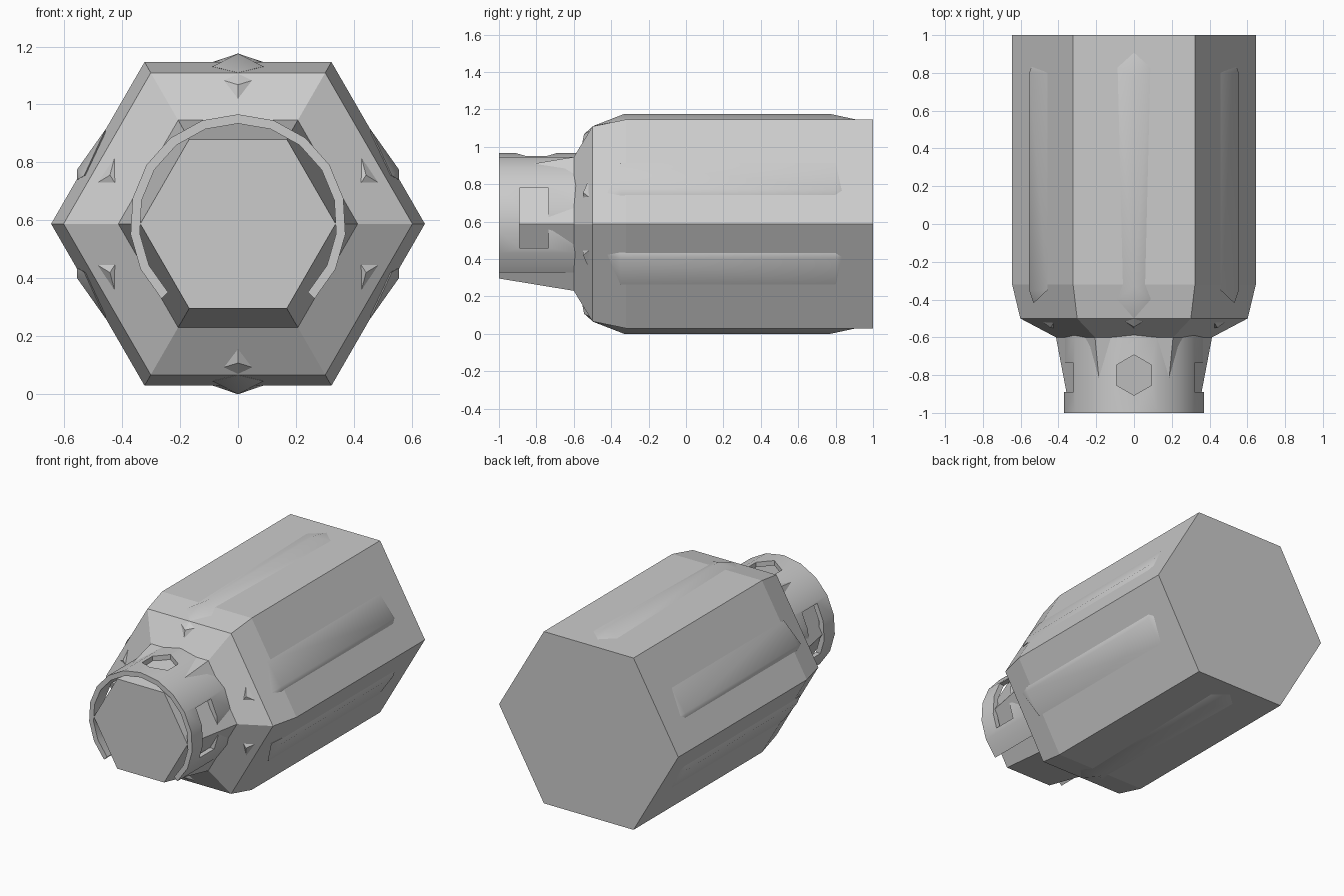
import bpy, bmesh
from math import sin, cos, radians, pi

if "Cube" in bpy.data.objects:
    bpy.data.objects.remove(bpy.data.objects["Cube"])

CZ = 0.588  # height of the long axis


def finish(name, bm, smooth=None):
    bmesh.ops.recalc_face_normals(bm, faces=bm.faces)
    me = bpy.data.meshes.new(name)
    bm.to_mesh(me)
    bm.free()
    ob = bpy.data.objects.new(name, me)
    bpy.context.collection.objects.link(ob)
    if smooth:
        bpy.ops.object.select_all(action='DESELECT')
        ob.select_set(True)
        bpy.context.view_layer.objects.active = ob
        bpy.ops.object.shade_smooth_by_angle(angle=radians(smooth))
    return ob


def loft(bm, rings, closed=False):
    rows = [[bm.verts.new(p) for p in ring] for ring in rings]
    n = len(rows[0])
    pairs = list(zip(rows, rows[1:]))
    if closed:
        pairs.append((rows[-1], rows[0]))
    for a, b in pairs:
        for i in range(n):
            j = (i + 1) % n
            bm.faces.new((a[i], a[j], b[j], b[i]))
    if not closed:
        bm.faces.new(rows[0])
        bm.faces.new(rows[-1])


def hull(name, pts, sx=1, sz=1, smooth=None):
    # points are (x, y, height above the axis), mirrored by sx and sz
    bm = bmesh.new()
    for x, y, z in pts:
        bm.verts.new((x * sx, y, CZ + z * sz))
    res = bmesh.ops.convex_hull(bm, input=bm.verts[:])
    junk = {v for v in res['geom_interior'] if isinstance(v, bmesh.types.BMVert)}
    if junk:
        bmesh.ops.delete(bm, geom=list(junk), context='VERTS')
    return finish(name, bm, smooth)


# Hexagonal body with chamfer, shoulder and tapering neck
bm = bmesh.new()
loft(bm, [[(r * cos(k * pi / 3), y, CZ + r * sin(k * pi / 3)) for k in range(6)]
          for y, r in ((1, .645), (-.32, .645), (-.5, .602), (-.6, .413), (-1, .337))])
finish("hex_body", bm)

# Long raised ribs and small shoulder studs on the top and bottom faces
for side, sz in (("top", 1), ("bottom", -1)):
    hull(side + "_rib", [(0, -.33, .588), (0, .77, .588), (0, -.5, .522), (0, .91, .558),
                         (-.088, -.4, .543), (.088, -.4, .543),
                         (-.088, .83, .558), (.088, .83, .558),
                         (0, -.3, .45), (0, .77, .45)], 1, sz, 40)
    hull(side + "_stud", [(0, -.5, .52), (-.055, -.512, .497), (.055, -.512, .497),
                          (0, -.556, .425), (0, -.545, .48), (0, -.45, .45)], 1, sz)

# Skewed ribs and studs on the four slanted faces
for sx, h in ((1, "right"), (-1, "left")):
    for sz, v in ((1, "upper"), (-1, "lower")):
        hull(f"{v}_{h}_rib", [(.555, -.35, .188), (.555, .8, .188),
                              (.555, -.35, .152), (.555, .8, .152),
                              (.458, -.35, .325), (.458, .8, .325),
                              (.532, -.42, .165), (.54, .84, .175),
                              (.46, -.3, .2), (.46, .8, .2)], sx, sz, 40)
        hull(f"{v}_{h}_stud", [(.425, -.522, .232), (.425, -.55, .142), (.485, -.518, .142),
                               (.442, -.55, .168), (.42, -.46, .16)], sx, sz)

# Open collar around the neck, gap facing down
SEG, RC = 14, .593
bm = bmesh.new()
rings = []
for i in range(SEG + 1):
    a = radians(-45 + 270 * i / SEG)
    rings.append([(r * cos(a), y, RC + r * sin(a))
                  for r, y in ((.373, -1), (.373, -.58), (.341, -.58), (.341, -1))])
loft(bm, rings)
collar = finish("neck_collar", bm)

# Cutters: a window through both sides and a hexagonal hole in the top
bm = bmesh.new()
loft(bm, [[(x, y, z) for y, z in ((-.89, .46), (-.735, .46), (-.735, .78), (-.89, .78))]
          for x in (-.6, .6)])
window = finish("window_cutter", bm)
bm = bmesh.new()
loft(bm, [[(.107 * sin(k * pi / 3), -.8 + .107 * cos(k * pi / 3), z) for k in range(6)]
          for z in (.8, 1.1)])
hole = finish("hole_cutter", bm)

bpy.ops.object.select_all(action='DESELECT')
collar.select_set(True)
bpy.context.view_layer.objects.active = collar
for cutter in (window, hole):
    mod = collar.modifiers.new("cut", 'BOOLEAN')
    mod.operation, mod.solver, mod.object = 'DIFFERENCE', 'EXACT', cutter
    bpy.ops.object.modifier_apply(modifier=mod.name)
    bpy.data.objects.remove(cutter)
bpy.ops.object.shade_smooth_by_angle(angle=radians(30))
